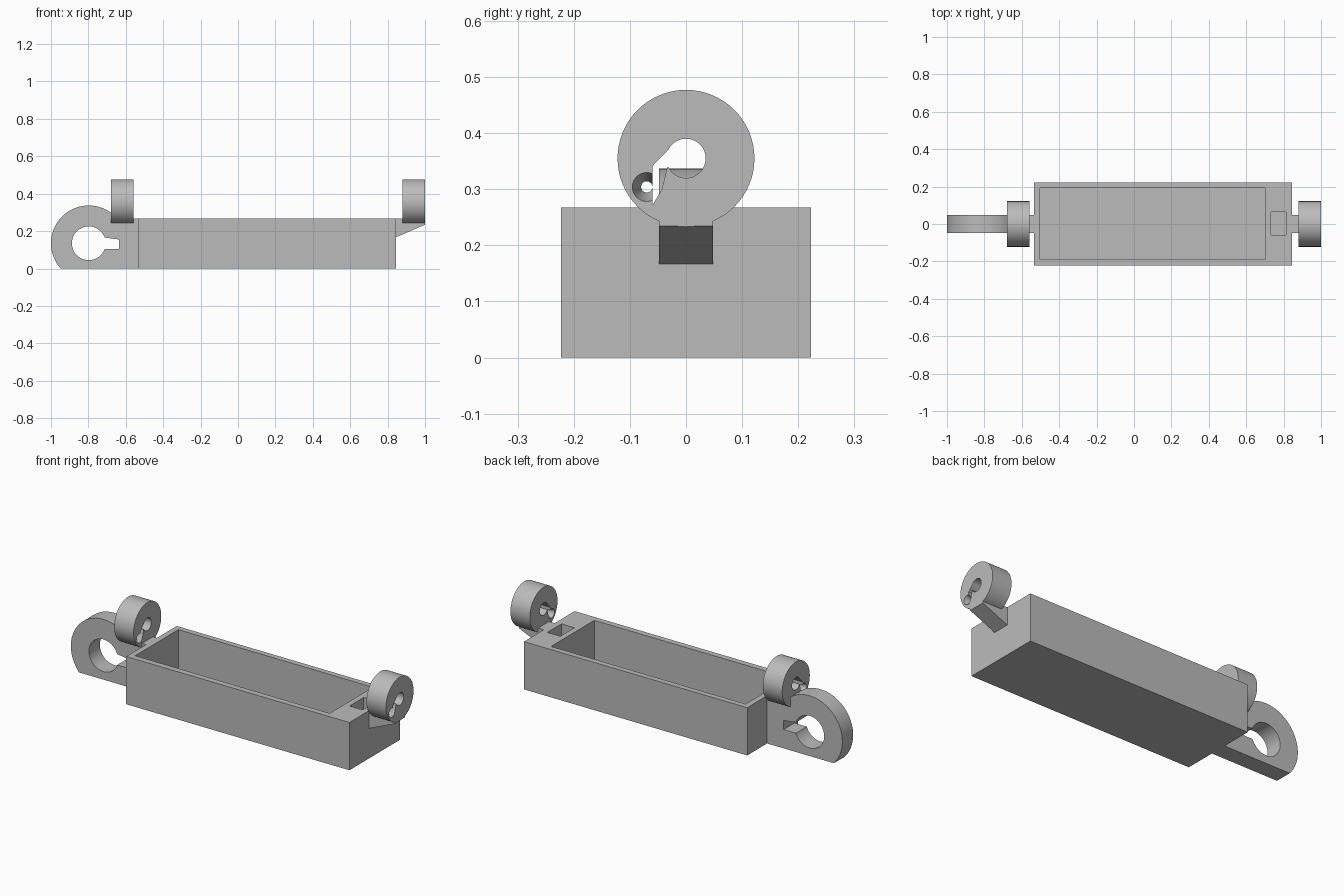
import bpy, bmesh, math
from mathutils import Vector

cube = bpy.data.objects.get("Cube")
if cube:
    bpy.data.objects.remove(cube, do_unlink=True)

grey = bpy.data.materials.new("plain grey")
grey.use_nodes = True
grey.diffuse_color = (0.5, 0.5, 0.5, 1)
grey.node_tree.nodes["Principled BSDF"].inputs["Base Color"].default_value = (0.5, 0.5, 0.5, 1)


def finish(name, bm):
    bmesh.ops.recalc_face_normals(bm, faces=bm.faces)
    mesh = bpy.data.meshes.new(name)
    bm.to_mesh(mesh)
    bm.free()
    mesh.materials.append(grey)
    obj = bpy.data.objects.new(name, mesh)
    bpy.context.collection.objects.link(obj)
    return obj


def prism(name, points, axis, lo, hi):
    """Extrude a flat outline along x (points are y, z), y (x, z) or z (x, y)."""
    place = {"x": lambda a, b: (lo, a, b), "y": lambda a, b: (a, lo, b),
             "z": lambda a, b: (a, b, lo)}[axis]
    step = Vector([(hi - lo) * (axis == k) for k in "xyz"])
    bm = bmesh.new()
    face = bm.faces.new([bm.verts.new(place(*p)) for p in points])
    result = bmesh.ops.extrude_face_region(bm, geom=[face])
    moved = [v for v in result["geom"] if isinstance(v, bmesh.types.BMVert)]
    bmesh.ops.translate(bm, verts=moved, vec=step)
    return finish(name, bm)


def rect(a0, a1, b0, b1):
    return [(a0, b0), (a1, b0), (a1, b1), (a0, b1)]


def arc(a, b, r, start=0, end=360, n=64):
    count = n if end - start == 360 else n + 1
    angles = [math.radians(start + (end - start) * i / n) for i in range(count)]
    return [(a + r * math.cos(t), b + r * math.sin(t)) for t in angles]


def flared_hole(x0, x1, y, z):
    """Hole along x that narrows to its middle."""
    bm = bmesh.new()
    mid, rings = (x0 + x1) / 2, []
    for x, r in ((x0, 0.026), (mid, 0.01), (x1, 0.026)):
        rings.append([bm.verts.new((x, *p)) for p in arc(y, z, r, n=32)])
    for low, high in zip(rings, rings[1:]):
        for i in range(32):
            j = (i + 1) % 32
            bm.faces.new((low[i], low[j], high[j], high[i]))
    bm.faces.new(rings[0])
    bm.faces.new(rings[-1])
    return finish("cutter", bm)


def cut(obj, cutters):
    bpy.context.view_layer.objects.active = obj
    for c in cutters:
        c.hide_render = True
        mod = obj.modifiers.new("cut", "BOOLEAN")
        mod.operation, mod.solver, mod.object = "DIFFERENCE", "EXACT", c
        bpy.ops.object.modifier_apply(modifier=mod.name)
        bpy.data.objects.remove(c, do_unlink=True)


def smooth(obj):
    bpy.ops.object.select_all(action="DESELECT")
    obj.select_set(True)
    bpy.context.view_layer.objects.active = obj
    bpy.ops.object.shade_smooth_by_angle(angle=math.radians(25))


# Open tray with a small pocket at its right end
tray = prism("tray", rect(-0.535, 0.845, -0.223, 0.223), "z", 0, 0.267)
cut(tray, [prism("cutter", rect(-0.503, 0.70, -0.19, 0.192), "z", 0.03, 0.4),
           prism("cutter", rect(0.732, 0.812, -0.06, 0.065), "z", 0.1, 0.4)])

# Clamp lug with a keyhole, standing on the base plane
lug_outline = [(-0.535, 0), (-0.535, 0.267)] + arc(-0.798, 0.135, 0.202, 40.8, 221.9)
lug = prism("clamp_lug", lug_outline, "y", -0.048, 0.048)
slot = [(-0.76, 0.105), (-0.637, 0.105), (-0.637, 0.155), (-0.71, 0.165), (-0.76, 0.165)]
cut(lug, [prism("cutter", arc(-0.798, 0.135, 0.09), "y", -0.2, 0.2),
          prism("cutter", slot, "y", -0.2, 0.2)])
smooth(lug)

# Two line guides: round eyelets with a slanted slit and a flared side hole
slit = [(0.0, 0.375), (-0.027, 0.375), (-0.06, 0.341), (-0.06, 0.271),
        (-0.043, 0.3), (-0.033, 0.34), (0.0, 0.34)]
for name, x0, x1 in (("left_eyelet", -0.68, -0.56), ("right_eyelet", 0.88, 1.0)):
    eyelet = prism(name, arc(0, 0.355, 0.122), "x", x0, x1)
    cut(eyelet, [prism("cutter", arc(0, 0.355, 0.035, n=48), "x", x0 - 0.1, x1 + 0.1),
                 prism("cutter", slit, "x", x0 - 0.1, x1 + 0.1),
                 flared_hole(x0 - 0.001, x1 + 0.001, -0.07, 0.304)])
    smooth(eyelet)

# Sloping bracket under the right eyelet
prism("eyelet_bracket", [(0.845, 0.167), (1.0, 0.234), (1.0, 0.267), (0.845, 0.267)],
      "y", -0.048, 0.048)
